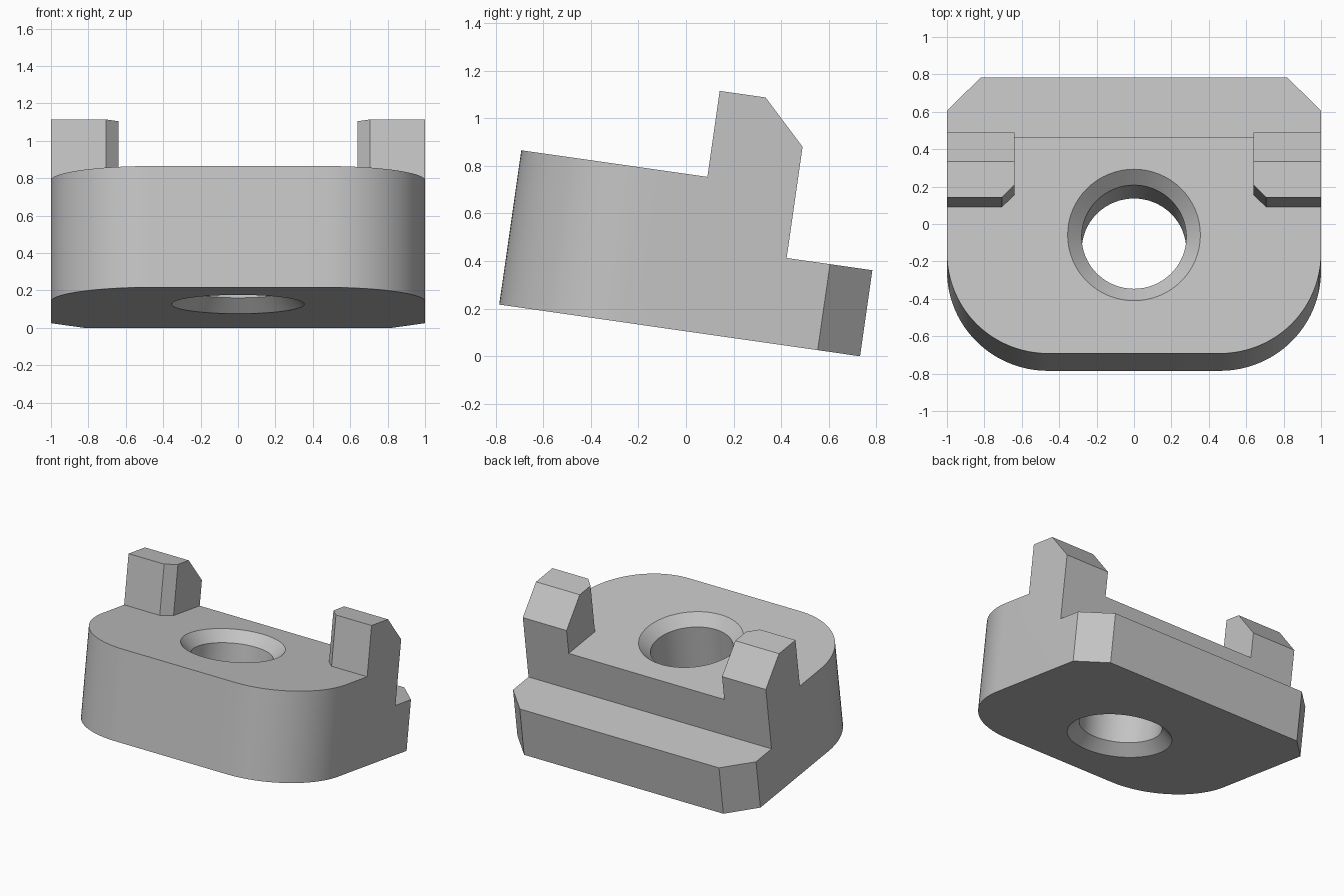
import bpy, bmesh, math
from mathutils import Vector

old = bpy.data.objects.get("Cube")
if old:
    bpy.data.objects.remove(old, do_unlink=True)

TILT = math.radians(-8.15)
LENGTH, SHELF_Z, TOP_Z, PRONG_Z = 1.532, 0.365, 0.655, 1.02
BACK, PRONG_FRONT, PRONG_INNER = 1.168, 0.79, 0.64
RADIUS, BEVEL = 0.54, 0.18

grey = bpy.data.materials.new("light_grey")
grey.use_nodes = True
colour = (0.55, 0.55, 0.55, 1)
grey.diffuse_color = colour
grey.node_tree.nodes["Principled BSDF"].inputs["Base Color"].default_value = colour


def make_object(name, bm):
    bmesh.ops.recalc_face_normals(bm, faces=bm.faces)
    mesh = bpy.data.meshes.new(name)
    bm.to_mesh(mesh)
    bm.free()
    mesh.materials.append(grey)
    obj = bpy.data.objects.new(name, mesh)
    bpy.context.collection.objects.link(obj)
    return obj


def prism(name, points, offset):
    bm = bmesh.new()
    face = bm.faces.new([bm.verts.new(p) for p in points])
    made = bmesh.ops.extrude_face_region(bm, geom=[face])["geom"]
    moved = [v for v in made if isinstance(v, bmesh.types.BMVert)]
    bmesh.ops.translate(bm, verts=moved, vec=Vector(offset))
    return make_object(name, bm)


def lathe(name, profile, y, sides=64):
    # Closed solid of revolution about a vertical axis
    bm = bmesh.new()
    rings = []
    for r, z in profile:
        turns = [2 * math.pi * i / sides for i in range(sides)]
        rings.append([bm.verts.new((r * math.cos(a), y + r * math.sin(a), z)) for a in turns])
    for low, high in zip(rings, rings[1:]):
        for i in range(sides):
            j = (i + 1) % sides
            bm.faces.new((low[i], low[j], high[j], high[i]))
    bm.faces.new(rings[0])
    bm.faces.new(rings[-1])
    return make_object(name, bm)


# Plan outline: rounded front corners, bevelled back corners
right = []
for i in range(25):
    a = math.pi / 2 * i / 24
    right.append((1 - RADIUS + RADIUS * math.sin(a), RADIUS - RADIUS * math.cos(a)))
right += [(1, LENGTH - BEVEL), (1 - BEVEL, LENGTH)]
plan = right + [(-x, y) for x, y in reversed(right)]
block = prism("clamp_block", [(x, y, -0.2) for x, y in plan], (0, 0, 1.5))

# Side outline: body, prongs and rear shelf
side = [(-0.2, 0), (LENGTH + 0.2, 0), (LENGTH + 0.2, SHELF_Z), (BACK, SHELF_Z),
        (BACK, 0.837), (0.985, PRONG_Z), (PRONG_FRONT, PRONG_Z),
        (PRONG_FRONT, TOP_Z), (-0.2, TOP_Z)]
side_shape = prism("side_shape", [(-1.2, y, z) for y, z in side], (2.4, 0, 0))

# Gap between the prongs, flared at the front
flare = PRONG_INNER + 0.067
gap = [(flare, 0.7), (flare, PRONG_FRONT), (PRONG_INNER, PRONG_FRONT + 0.067), (PRONG_INNER, 1.4)]
gap += [(-x, y) for x, y in reversed(gap)]
gap_shape = prism("gap_shape", [(x, y, TOP_Z) for x, y in gap], (0, 0, 0.6))

# Through hole, countersunk on both sides
hole, rim, sink = 0.28, 0.355, 0.075
hole_shape = lathe("hole_shape", [(rim + 0.1, -0.1), (rim, 0), (hole, sink),
                                  (hole, TOP_Z - sink), (rim, TOP_Z), (rim + 0.1, TOP_Z + 0.1)], 0.64)

bpy.context.view_layer.objects.active = block
for cutter, operation in ((side_shape, "INTERSECT"), (gap_shape, "DIFFERENCE"), (hole_shape, "DIFFERENCE")):
    mod = block.modifiers.new(cutter.name, "BOOLEAN")
    mod.operation, mod.object, mod.solver = operation, cutter, "EXACT"
    bpy.ops.object.modifier_apply(modifier=mod.name)
    bpy.data.objects.remove(cutter, do_unlink=True)

# Smooth curved walls, keep edges sharp, lean the block forward
bpy.ops.object.select_all(action="DESELECT")
block.select_set(True)
bpy.ops.object.shade_smooth_by_angle(angle=math.radians(25))
block.location = (0, -0.785, 0.217)
block.rotation_euler = (TILT, 0, 0)
